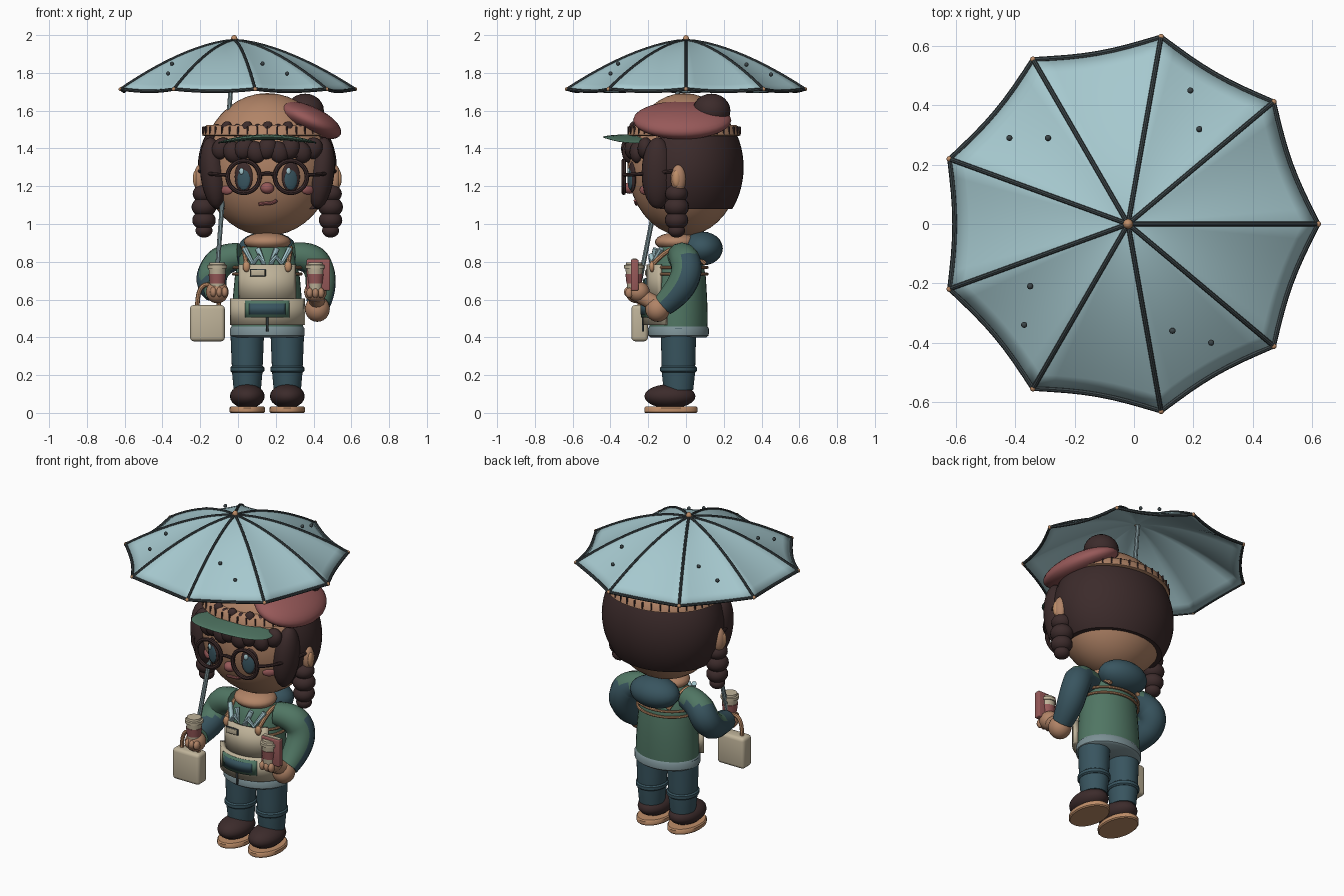
import bpy, bmesh
from math import sin, cos, pi, radians, sqrt
from mathutils import Matrix, Vector, Euler

cube = bpy.data.objects.get("Cube")
if cube:
    bpy.data.objects.remove(cube)

def material(name, *rgb):
    m = bpy.data.materials.new(name)
    m.use_nodes = True
    m.diffuse_color = (*rgb, 1)
    m.node_tree.nodes["Principled BSDF"].inputs["Base Color"].default_value = (*rgb, 1)
    return m

SKIN = material("warm skin", .44, .23, .135)
SOLE = material("orange tan", .52, .27, .14)
HAIR = material("dark brown", .045, .024, .024)
BLUE = material("pale blue", .38, .58, .62)
TEAL = material("dark teal", .04, .09, .115)
GREEN = material("jacket green", .08, .18, .125)
CREAM = material("cream", .52, .45, .32)
PINK = material("dusty red", .31, .1, .1)
TRIM = material("dark grey", .045, .06, .065)
HEM = material("hem grey", .2, .28, .3)
CX = .155            # middle of the figure
SIDES = (-1, 1)

def finish(ob, mat):
    ob.data.materials.clear()
    ob.data.materials.append(mat)
    bpy.ops.object.select_all(action='DESELECT')
    ob.select_set(True)
    bpy.context.view_layer.objects.active = ob
    bpy.ops.object.shade_smooth_by_angle(angle=.7)
    return ob

def build(name, bm, mat):
    bmesh.ops.recalc_face_normals(bm, faces=bm.faces)
    me = bpy.data.meshes.new(name)
    bm.to_mesh(me)
    bm.free()
    ob = bpy.data.objects.new(name, me)
    bpy.context.collection.objects.link(ob)
    return finish(ob, mat)

def placed(loc, size, rot):
    return Matrix.LocRotScale(Vector(loc), Euler([radians(a) for a in rot]), Vector(size))

def ball(name, loc, size, mat, rot=(0, 0, 0), n=24):
    bm = bmesh.new()
    bmesh.ops.create_uvsphere(bm, u_segments=n, v_segments=n // 2, radius=1, matrix=placed(loc, size, rot))
    return build(name, bm, mat)

def box(name, loc, size, mat, rot=(0, 0, 0), bevel=.01):
    bm = bmesh.new()
    bmesh.ops.create_cube(bm, size=1, matrix=placed(loc, size, rot))
    bmesh.ops.bevel(bm, geom=bm.edges[:], offset=bevel, segments=3, affect='EDGES', profile=.5)
    return build(name, bm, mat)

def loft(name, x, y, rings, mat, n=36):
    """Stack of elliptical rings (z, rx, ry) with closed ends."""
    bm = bmesh.new()
    loops = [[bm.verts.new((x + rx * cos(2 * pi * i / n), y + ry * sin(2 * pi * i / n), z))
              for i in range(n)] for z, rx, ry in rings]
    for a, b in zip(loops, loops[1:]):
        for i in range(n):
            bm.faces.new((a[i], a[(i + 1) % n], b[(i + 1) % n], b[i]))
    bm.faces.new(loops[0])
    bm.faces.new(loops[-1])
    return build(name, bm, mat)

def tube(name, pts, r, mat, radii=None, closed=False, smooth=True):
    cu = bpy.data.curves.new(name, 'CURVE')
    cu.dimensions = '3D'
    cu.bevel_depth = r
    cu.bevel_resolution = 4 if r > .02 else 2
    cu.use_fill_caps = True
    sp = cu.splines.new('NURBS' if smooth else 'POLY')
    sp.points.add(len(pts) - 1)
    for i, p in enumerate(pts):
        sp.points[i].co = (*p, 1)
        sp.points[i].radius = radii[i] if radii else 1
    sp.use_cyclic_u = closed
    sp.use_endpoint_u = True
    sp.order_u = 3
    ob = bpy.data.objects.new(name, cu)
    bpy.context.collection.objects.link(ob)
    bpy.ops.object.select_all(action='DESELECT')
    ob.select_set(True)
    bpy.context.view_layer.objects.active = ob
    bpy.ops.object.convert(target='MESH')
    return finish(bpy.context.object, mat)

def arc_plate(name, half, z0, z1, rx, ry, mat, thick=.015):
    """Plate wrapped round the front of the torso."""
    bm = bmesh.new()
    n = 16
    grid = [[bm.verts.new((CX + rx * sin(t), -.04 - ry * cos(t), z)) for z in (z0, z1)]
            for t in [radians(half) * (2 * i / n - 1) for i in range(n + 1)]]
    for a, b in zip(grid, grid[1:]):
        bm.faces.new((a[0], b[0], b[1], a[1]))
    ob = build(name, bm, mat)
    sol = ob.modifiers.new("thickness", 'SOLIDIFY')
    sol.thickness = thick
    sol.offset = 0
    return ob

# Umbrella: nine panels, scalloped rim
UX, R, RIBS, STEP = -.02, .64, 9, 8
def canopy(a, u):
    f = (a / (2 * pi) * RIBS) % 1
    off = (f - .5) * 2 * pi / RIBS
    sag = 4 * f * (1 - f)
    r = u * (R * cos(pi / RIBS) / cos(off) - .018 * sag * u)
    return (UX + r * cos(a), r * sin(a), 1.972 - .258 * u ** 1.6 - .012 * sag * u)

bm = bmesh.new()
count = RIBS * STEP
rows = [[bm.verts.new(canopy(2 * pi * i / count, k / 12)) for i in range(count)] for k in range(1, 13)]
hub = bm.verts.new(canopy(0, 0))
for i in range(count):
    j = (i + 1) % count
    bm.faces.new((hub, rows[0][i], rows[0][j]))
    for a, b in zip(rows, rows[1:]):
        bm.faces.new((a[i], b[i], b[j], a[j]))
cover = build("umbrella_canopy", bm, BLUE)
cover.modifiers.new("thickness", 'SOLIDIFY').thickness = .008
tube("umbrella_rim", [canopy(2 * pi * i / count, 1) for i in range(count)], .009, TRIM, closed=True, smooth=False)
for i in range(RIBS):
    ang = 2 * pi * i / RIBS
    tube("umbrella_rib", [canopy(ang, k / 12) for k in range(13)], .008, TRIM, smooth=False)
    ball("rib_tip", canopy(ang, 1), [.011] * 3, SOLE, n=10)
for x, y in ((.19, .45), (.22, .32), (-.42, .29), (-.29, .29), (-.35, -.21), (-.37, -.34), (.13, -.36), (.26, -.4)):
    u = sqrt((x - UX) ** 2 + y * y) / R
    ball("canopy_stud", (x, y, 1.972 - .258 * (u * 1.03) ** 1.6), [.011] * 3, TRIM, n=10)
ball("umbrella_finial", (UX, 0, 1.978), (.017, .017, .022), SOLE, n=16)
tube("umbrella_shaft", [(UX, .01, 1.96), (-.12, -.26, .62)], .013, HEM, smooth=False)

# Legs and shoes
for s in SIDES:
    x = CX + s * .106
    loft("shoe_sole", x, -.08, [(0, .088, .135), (.006, .094, .141), (.026, .094, .141), (.033, .088, .135)], SOLE)
    ball("shoe", (x, -.085, .088), (.092, .135, .064), HAIR)
    loft("trouser_leg", x, -.04, [(.12, .072, .078), (.21, .08, .088), (.3, .084, .09), (.45, .09, .095)], TEAL)
    loft("trouser_cuff", x, -.04, [(.215, .082, .09), (.222, .09, .098), (.24, .09, .098), (.247, .082, .09)], TEAL)

# Jacket, hem, hood, neck
loft("jacket", CX, -.04, [(.42, .19, .152), (.5, .19, .155), (.6, .183, .152), (.72, .172, .145),
                          (.82, .152, .125), (.88, .115, .1), (.91, .07, .07)], GREEN)
loft("jacket_hem", CX, -.04, [(.4, .185, .148), (.41, .198, .16), (.445, .198, .162), (.46, .188, .152)], HEM)
ball("hood", (CX, .085, .87), (.155, .11, .09), TEAL)
ball("neck", (CX, -.05, .905), (.125, .115, .05), SKIN)
for s in SIDES:
    tube("collar_flap", [(CX + s * a, y, z) for a, y, z in
         ((.12, -.13, .87), (.075, -.175, .79), (.045, -.185, .83), (.02, -.185, .79), (.05, -.16, .87))],
         .015, BLUE, smooth=False)
    ball("strap_buckle", (CX + s * .11, -.18, .775), (.02, .015, .03), SOLE, n=12)
    tube("shoulder_strap", [(CX + s * a, y, z) for a, y, z in
         ((.11, -.18, .78), (.125, -.1, .875), (.125, .02, .87), (.1, .1, .79))], .012, SOLE)
for z in (.735, .77):
    tube("body_strap", [(CX + .18 * cos(2 * pi * i / 32), -.04 + .153 * sin(2 * pi * i / 32), z)
         for i in range(32)], .008, SOLE, closed=True)

# Apron bib and pouch
arc_plate("apron_bib", 54, .58, .785, .178, .158, CREAM, .02)
arc_plate("apron_pouch", 68, .465, .605, .2, .174, CREAM, .03)
arc_plate("pocket_border", 34, .505, .595, .204, .19, GREEN, .016)
arc_plate("pocket_panel", 27, .52, .58, .206, .197, TEAL, .01)
box("apron_tag", (CX - .05, -.207, .742), (.085, .01, .04), TRIM, bevel=.004)
box("apron_tag_face", (CX - .05, -.212, .742), (.075, .008, .03), CREAM, bevel=.003)
box("pouch_slit", (CX, -.228, .47), (.012, .01, .08), TRIM, bevel=.003)

# Arms: green front and shoulder, teal behind
left_path = [(.29, -.03, .83), (.39, -.01, .83), (.44, .01, .74), (.435, -.05, .63), (.425, -.12, .57)]
right_path = [(.01, -.03, .83), (-.08, -.01, .82), (-.14, .01, .74), (-.14, -.08, .66), (-.12, -.22, .65)]
for name, path in (("left_sleeve", left_path), ("right_sleeve", right_path)):
    arm = tube(name, path, .082, GREEN, (.85, 1, 1, .95, .75))
    arm.data.materials.append(TEAL)
    for p in arm.data.polygons:
        p.material_index = int(p.normal.y > -.35 and p.center.z < .84)
ball("left_hand", (.42, -.15, .55), (.066, .066, .068), SKIN)
ball("left_fingers", (.41, -.25, .64), (.06, .058, .055), SKIN)
tube("left_wrist", [(.425, -.13, .56), (.412, -.24, .62)], .042, SKIN, smooth=False)
ball("right_hand", (-.11, -.26, .64), (.06, .06, .06), SKIN)
for dx in (-.03, 0, .03):
    ball("right_finger", (-.1 + dx, -.305, .64), (.018, .024, .028), SKIN, n=12)
    ball("left_finger", (.41 + dx, -.3, .635), (.018, .022, .028), SKIN, n=12)

# Cups and book
for x in (-.11, .41):
    loft("cup", x, -.275, [(.64, .034, .034), (.77, .046, .046)], CREAM)
    loft("cup_band", x, -.275, [(.685, .04, .04), (.735, .046, .046)], PINK)
    loft("cup_lid", x, -.275, [(.765, .052, .052), (.782, .052, .052), (.785, .043, .043), (.797, .041, .041)], CREAM)
box("book", (.425, -.272, .73), (.125, .04, .165), PINK, bevel=.006)
box("book_pages", (.425, -.272, .733), (.116, .024, .168), CREAM, bevel=.003)

# Bag
box("bag", (-.162, -.245, .475), (.185, .088, .192), CREAM, bevel=.02)
tube("bag_handle", [(-.215, -.245, .56), (-.215, -.245, .64), (-.17, -.25, .69), (-.11, -.25, .65), (-.1, -.245, .56)], .012, SOLE)

# Head, ears, face
HZ = 1.315
def face(dx, z):
    return -.01 - .3 * sqrt(max(0, 1 - (dx / .345) ** 2 - ((z - HZ) / .378) ** 2))

ball("head", (CX, -.01, HZ), (.345, .3, .378), SKIN, n=40)
ball("nose", (CX, -.3, 1.19), (.036, .034, .03), PINK)
tube("mouth", [(CX + dx, face(dx, z) - .003, z) for dx, z in ((-.045, 1.105), (-.01, 1.11), (.03, 1.11), (.05, 1.125))], .009, PINK)
for s in SIDES:
    x = CX + s * .125
    ball("ear", (CX + s * .355, -.04, 1.24), (.035, .04, .075), SKIN)
    ball("ear_inner", (CX + s * .378, -.05, 1.24), (.016, .022, .045), SOLE, n=16)
    turn = (0, 0, s * 18)
    y = face(.125, 1.25)
    ball("eye", (x, y, 1.25), (.05, .015, .082), HAIR, turn)
    ball("iris", (x, y - .01, 1.235), (.036, .01, .055), TEAL, turn)
    ball("eye_shine", (x - .012, y - .019, 1.28), (.013, .006, .018), BLUE, turn, 12)
    ball("cheek", (CX + s * .215, face(.215, 1.18), 1.18), (.04, .014, .024), PINK, (0, 0, s * 38))
    tube("glasses_ring", [(x + .085 * cos(t * pi / 16), -.33, 1.25 + .085 * sin(t * pi / 16)) for t in range(32)], .012, HAIR, closed=True)
    tube("glasses_temple", [(CX + s * .21, -.33, 1.26), (CX + s * .31, -.28, 1.26), (CX + s * .36, -.06, 1.28)], .01, HAIR)
    tube("eyebrow", [(x + dx, face(.125 + s * dx, 1.36) - .006, 1.36) for dx in (-.04, 0, .04)], .01, HAIR)
tube("glasses_bridge", [(CX - .04, -.33, 1.26), (CX, -.335, 1.275), (CX + .04, -.33, 1.26)], .01, HAIR)

# Back hair: trimmed shell
bm = bmesh.new()
bmesh.ops.create_uvsphere(bm, u_segments=48, v_segments=32, radius=1, matrix=placed((CX, 0, 1.3), (.368, .305, .37), (0, 0, 0)))
for co, no in (((0, -.14, 0), (0, -1, 0)), ((0, 0, 1.49), (0, 0, 1)), ((0, 0, 1.08), (0, 0, -1))):
    cut = bmesh.ops.bisect_plane(bm, geom=bm.verts[:] + bm.edges[:] + bm.faces[:], plane_co=co, plane_no=no, clear_outer=True)
    bmesh.ops.contextual_create(bm, geom=[e for e in cut['geom_cut'] if isinstance(e, bmesh.types.BMEdge)])
build("back_hair", bm, HAIR)

# Locks, braids, curls
for s in SIDES:
    ball("side_lock", (CX + s * .285, -.15, 1.27), (.07, .085, .19), HAIR, (0, s * 6, 0))
    for z, r in ((1.16, .06), (1.09, .066), (1.02, .062), (.965, .045)):
        ball("braid_bead", (CX + s * .335, -.05, z), (r, r, r * .82), HAIR)
    ball("braid_tie", (CX + s * .335, -.05, .99), (.048, .048, .012), GREEN, n=16)
for i in range(9):
    dx = (i - 4) * .06
    ball("fringe_curl", (CX + dx, face(dx, 1.4), 1.4 - .02 * (i % 2)), (.052, .042, .06), HAIR, (0, 25 * (-1) ** i, 0), 16)
for i in range(11):
    dx = (i - 5) * .054
    ball("upper_curl", (CX + dx, face(dx, 1.5) - .005, 1.495 + .015 * (i % 2)), (.03, .025, .035), HAIR, (0, 20, 0), 14)
ball("hair_bun", (CX + .2, .135, 1.6), (.1, .1, .09), HAIR)

# Cap band, stitches, visor, beret
loft("cap_band", CX, -.01, [(1.465, .33, .288), (1.47, .345, .3), (1.515, .332, .288), (1.525, .318, .275)], SKIN, 48)
for i in range(40):
    t = 2 * pi * i / 40
    box("band_stitch", (CX + .34 * cos(t), -.01 + .295 * sin(t), 1.495), (.008, .01, .04), HAIR, (0, 0, i * 9 + 90), .002)
visor = ball("visor", (CX, -.27, 1.46), (.262, .17, .015), GREEN, n=36)
for v in visor.data.vertices:
    v.co.z -= .45 * (v.co.x - CX) ** 2
ball("beret", (CX + .22, -.02, 1.55), (.185, .26, .075), PINK, (0, 24, 0), 32)
